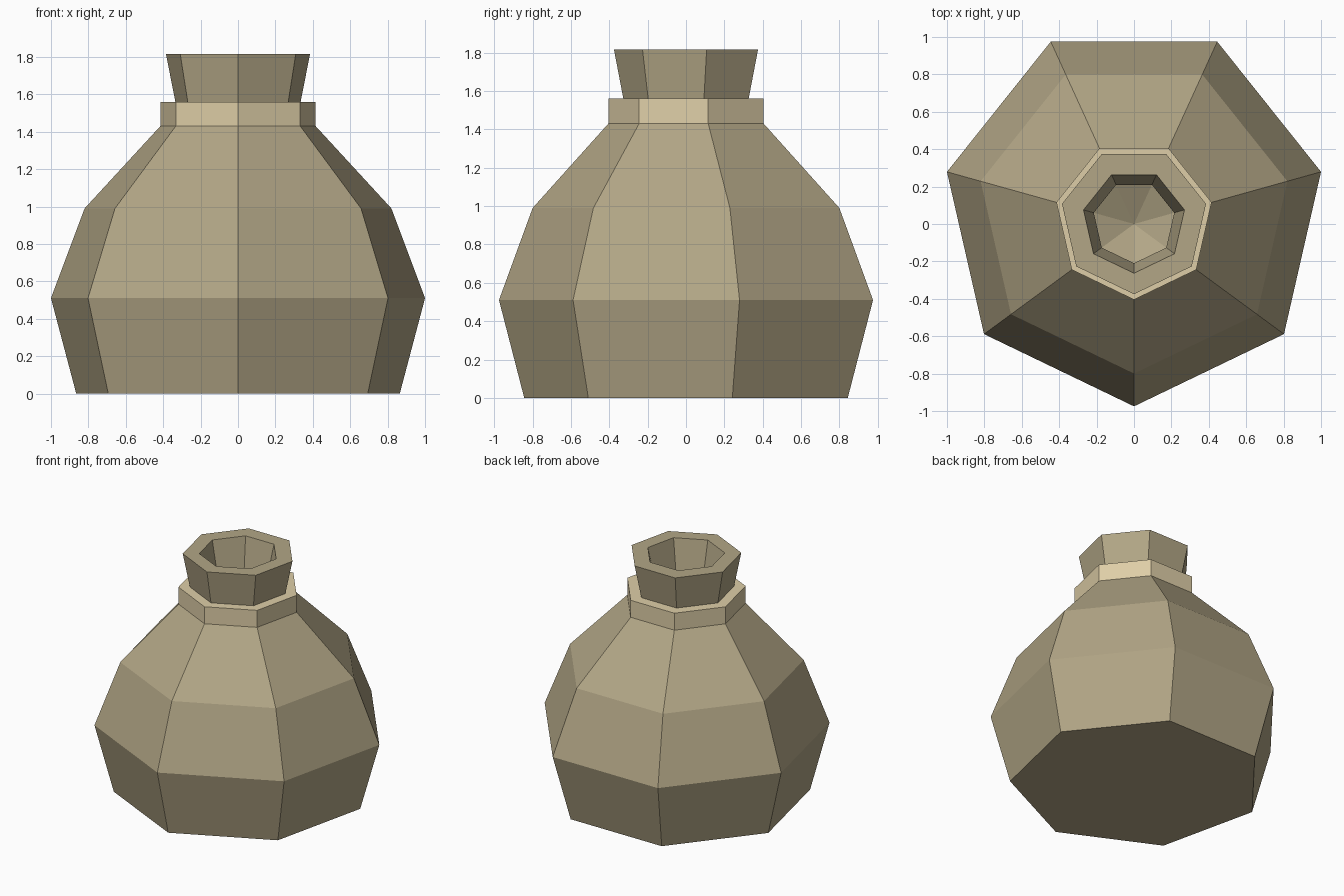
import bpy, bmesh, math

if "Cube" in bpy.data.objects:
    bpy.data.objects.remove(bpy.data.objects["Cube"])

SIDES = 7
TOP_W = math.cos(math.pi / 14)          # half width of a unit heptagon
SHIFT = (1 - math.cos(math.pi / 7)) / 2  # centres each ring front to back


def material(name, color):
    m = bpy.data.materials.new(name)
    m.diffuse_color = (*color, 1)
    m.use_nodes = True
    m.node_tree.nodes["Principled BSDF"].inputs["Base Color"].default_value = m.diffuse_color
    return m


clay = material("clay", (0.445, 0.381, 0.238))
pale_band = material("pale_band", (0.73, 0.617, 0.386))


def turned(name, profile, mat, closed=False):
    """Seven-sided turned part from (half width, z); half width 0 is a tip."""
    bm = bmesh.new()
    rings = []
    for w, z in profile:
        if w == 0:
            rings.append([bm.verts.new((0, 0, z))] * SIDES)
            continue
        r = w / TOP_W
        ring = []
        for k in range(SIDES):
            a = -math.pi / 2 + k * math.tau / SIDES
            ring.append(bm.verts.new((r * math.cos(a), r * (math.sin(a) + SHIFT), z)))
        rings.append(ring)
    pairs = list(zip(rings, rings[1:]))
    if closed:
        pairs.append((rings[-1], rings[0]))
    else:
        bm.faces.new(list(reversed(rings[0])))   # flat base
    for lo, hi in pairs:
        for k in range(SIDES):
            j = (k + 1) % SIDES
            quad = [lo[k], lo[j], hi[j], hi[k]]
            bm.faces.new(list(dict.fromkeys(quad)))
    bmesh.ops.recalc_face_normals(bm, faces=bm.faces)
    me = bpy.data.meshes.new(name)
    bm.to_mesh(me)
    bm.free()
    me.materials.append(mat)
    ob = bpy.data.objects.new(name, me)
    bpy.context.collection.objects.link(ob)
    return ob


# Pot body: outer wall, then inner wall down to a sunken floor
turned("pot_body", [(0.865, 0), (1.0, 0.51), (0.82, 0.99), (0.415, 1.43),
                    (0.30, 1.43), (0.71, 0.96), (0.87, 0.51), (0, 0.10)], clay)

# Pale collar around the shoulder
turned("collar", [(0.415, 1.43), (0.415, 1.56), (0.30, 1.56), (0.30, 1.43)],
       pale_band, closed=True)

# Flared neck with thick rim
turned("neck", [(0.335, 1.56), (0.385, 1.815), (0.27, 1.815), (0.215, 1.56)],
       clay, closed=True)
